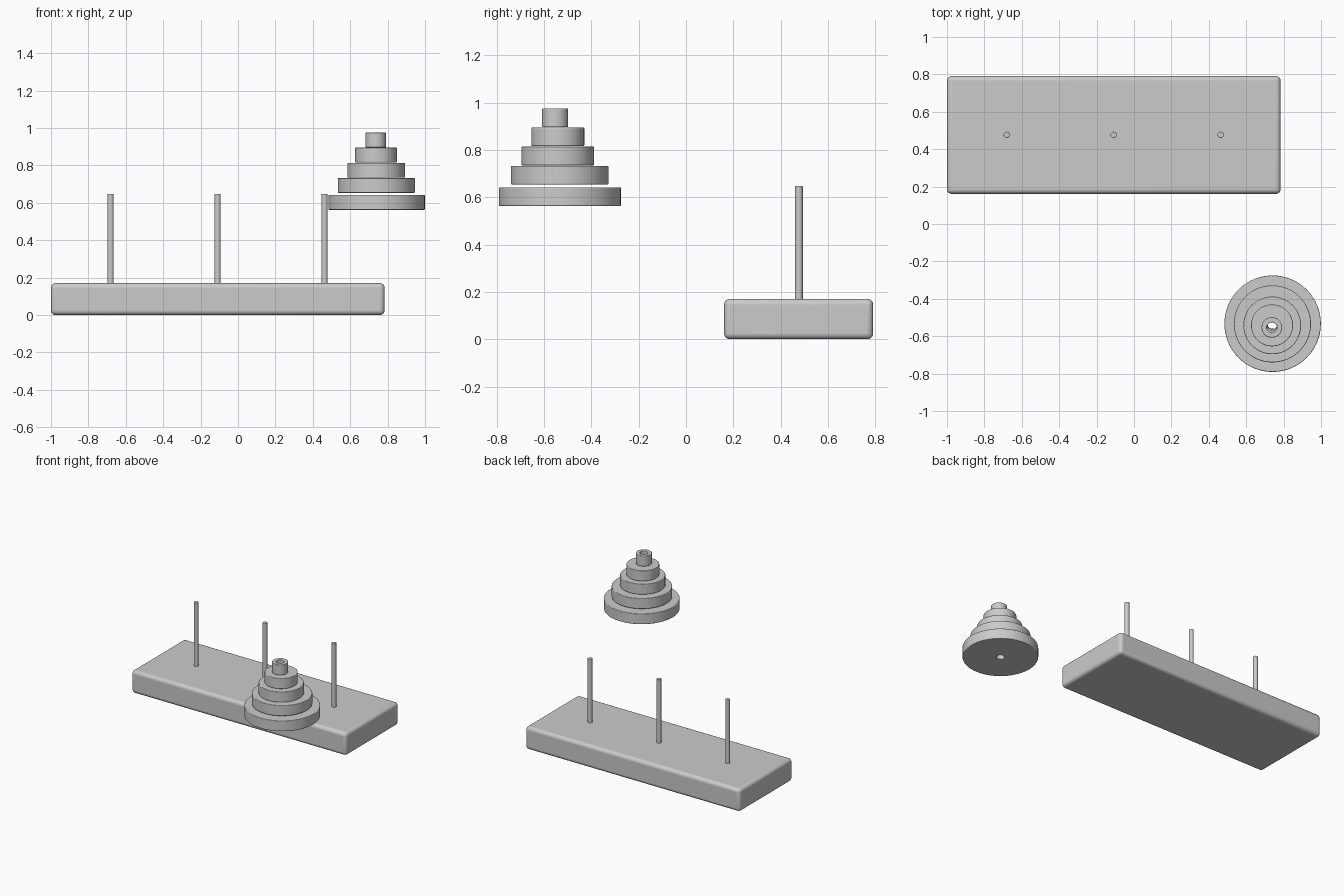
import bpy, bmesh, math

if "Cube" in bpy.data.objects:
    bpy.data.objects.remove(bpy.data.objects["Cube"])

def finish(name, bm, bevel=0.0, segments=3):
    bmesh.ops.recalc_face_normals(bm, faces=bm.faces)
    mesh = bpy.data.meshes.new(name)
    bm.to_mesh(mesh)
    bm.free()
    ob = bpy.data.objects.new(name, mesh)
    bpy.context.collection.objects.link(ob)
    if bevel:
        mod = ob.modifiers.new("rounded_edges", 'BEVEL')
        mod.width, mod.segments = bevel, segments
        mod.limit_method, mod.angle_limit = 'ANGLE', math.radians(40)
    bpy.ops.object.select_all(action='DESELECT')
    ob.select_set(True)
    bpy.context.view_layer.objects.active = ob
    bpy.ops.object.shade_smooth_by_angle(angle=math.radians(35))
    return ob

def box(name, lo, hi, bevel):
    bm = bmesh.new()
    bmesh.ops.create_cube(bm, size=1)
    for v in bm.verts:
        v.co = [(a + b) / 2 + c * (b - a) for a, b, c in zip(lo, hi, v.co)]
    return finish(name, bm, bevel, 5)

def lathe(name, profile, location, closed, bevel=0.0, sides=64):
    """Spin (radius, height) points around z; closed loops make rings."""
    bm = bmesh.new()
    rings = [[bm.verts.new((r * math.cos(2 * math.pi * i / sides),
                            r * math.sin(2 * math.pi * i / sides), z))
              for i in range(sides)] for r, z in profile]
    pairs = list(zip(rings, rings[1:]))
    if closed:
        pairs.append((rings[-1], rings[0]))
    else:
        bm.faces.new(rings[0])
        bm.faces.new(rings[-1])
    for a, b in pairs:
        for i in range(sides):
            j = (i + 1) % sides
            bm.faces.new((a[i], a[j], b[j], b[i]))
    ob = finish(name, bm, bevel)
    ob.location = location
    return ob

# Board with rounded edges
box("base_board", (-1, 0.161, 0), (0.784, 0.791, 0.171), 0.025)

# Three pegs
for i in range(3):
    lathe(f"peg_{i + 1}", [(0.0165, 0.12), (0.0165, 0.648)],
          (-0.681 + 0.572 * i, 0.477, 0), False, 0.002, 32)

# Loose stack of five discs, each with a centre hole: radius, x, y, bottom z
discs = [
    (0.258, 0.741, -0.533, 0.563),
    (0.206, 0.740, -0.534, 0.654),
    (0.154, 0.739, -0.542, 0.735),
    (0.112, 0.738, -0.542, 0.816),
    (0.055, 0.737, -0.553, 0.896),
]
hole, thick = 0.027, 0.079
for i, (r, x, y, z) in enumerate(discs):
    lathe(f"disc_{i + 1}", [(hole, 0), (r, 0), (r, thick), (hole, thick)],
          (x, y, z), True, 0.004)
